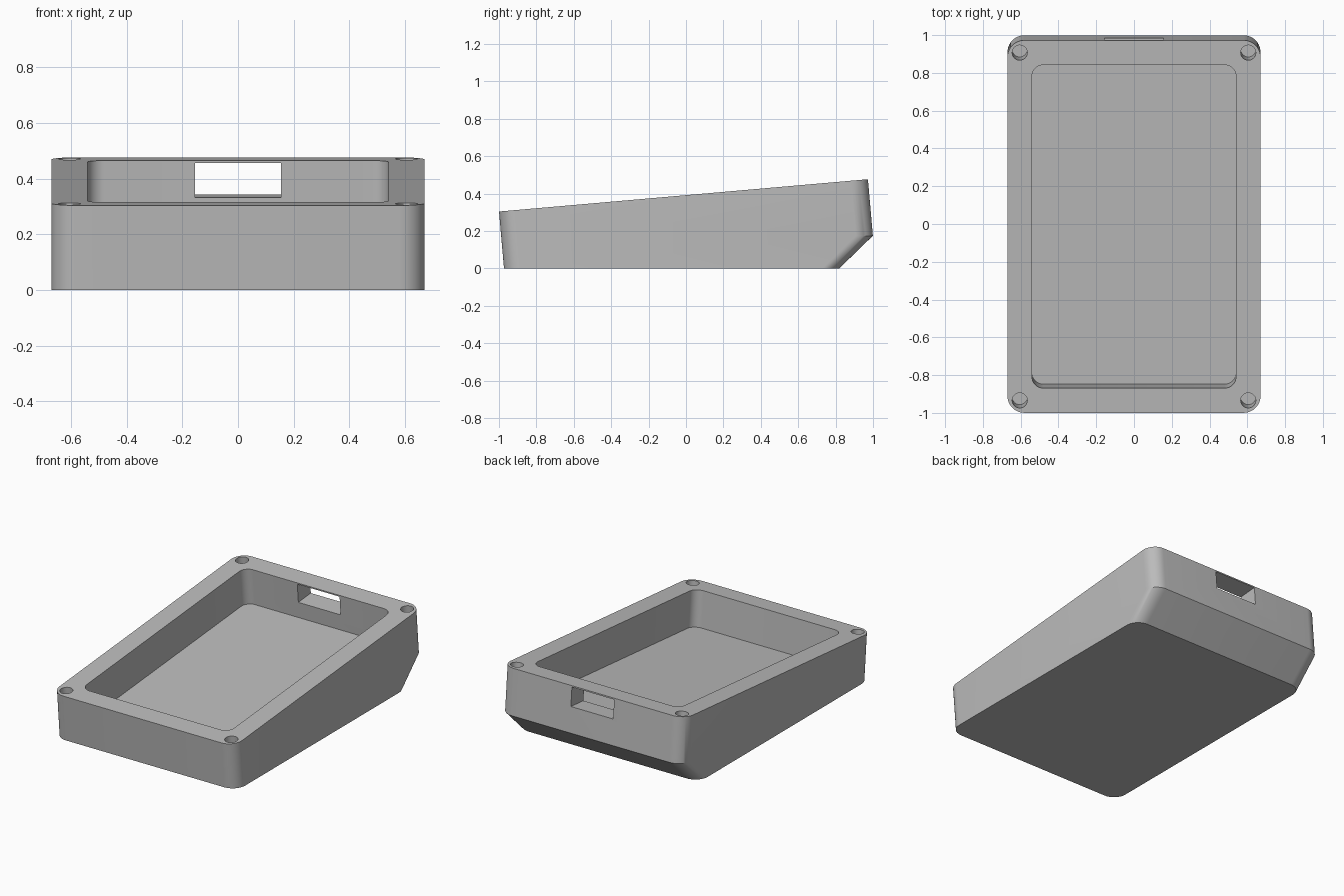
import bpy, bmesh
from math import sin, cos, tan, radians, pi
from mathutils import Matrix, Vector

if "Cube" in bpy.data.objects:
    bpy.data.objects.remove(bpy.data.objects["Cube"], do_unlink=True)

TILT = radians(5)
WIDTH, LENGTH, CORNER = 1.34, 1.98, 0.09
# Frame of the sloping rim: its origin is the middle of the top face
RIM = Matrix.Translation((0, -0.0135, 0.39)) @ Matrix.Rotation(TILT, 4, "X")

grey = bpy.data.materials.new("plain grey plastic")
grey.use_nodes = True
grey.diffuse_color = (0.5, 0.5, 0.5, 1)
grey.node_tree.nodes["Principled BSDF"].inputs["Base Color"].default_value = (0.5, 0.5, 0.5, 1)


def rounded_outline(width, length, radius, steps=10):
    """Counter-clockwise rounded rectangle, starting at the back right corner."""
    points = []
    for i, (sx, sy) in enumerate([(1, 1), (-1, 1), (-1, -1), (1, -1)]):
        for k in range(steps + 1):
            a = (i + k / steps) * pi / 2
            points.append((sx * (width / 2 - radius) + radius * cos(a),
                           sy * (length / 2 - radius) + radius * sin(a)))
    return points


def make_object(name, bm):
    bmesh.ops.recalc_face_normals(bm, faces=bm.faces)
    mesh = bpy.data.meshes.new(name)
    bm.to_mesh(mesh)
    bm.free()
    mesh.materials.append(grey)
    obj = bpy.data.objects.new(name, mesh)
    bpy.context.collection.objects.link(obj)
    return obj


def make_body():
    """Tilted shell side walls, flat base and a sloping lower back."""
    bm = bmesh.new()
    top, middle, bottom = [], [], []
    back_foot, run = 0.82, 0.18 / 0.175
    for x, y in rounded_outline(WIDTH, LENGTH, CORNER):
        t = RIM @ Vector((x, y, 0))
        foot_y = t.y + t.z * tan(TILT)
        slope_y = back_foot - (LENGTH / 2 - y)
        top.append(bm.verts.new(t))
        if y > 0:
            z = (foot_y - slope_y) / (run + tan(TILT))
            middle.append(bm.verts.new((x, foot_y - z * tan(TILT), z)))
            bottom.append(bm.verts.new((x, slope_y, 0)))
        else:
            bottom.append(bm.verts.new((x, foot_y, 0)))
            middle.append(bottom[-1])
    count = len(top)
    for i in range(count):
        j = (i + 1) % count
        if middle[i] is bottom[i] or middle[j] is bottom[j]:
            # Front wall and long sides run straight from rim to base
            loop = [top[i], middle[i], bottom[i], bottom[j], middle[j], top[j]]
            bm.faces.new(list(dict.fromkeys(loop)))
        else:
            bm.faces.new([top[i], middle[i], middle[j], top[j]])
            bm.faces.new([middle[i], bottom[i], bottom[j], middle[j]])
    bm.faces.new(top)
    bm.faces.new(bottom)
    return make_object("case_body", bm)


def prism(name, outline, low, high):
    """Straight prism in the frame of the rim."""
    bm = bmesh.new()
    face = bm.faces.new([bm.verts.new((x, y, low)) for x, y in outline])
    made = bmesh.ops.extrude_face_region(bm, geom=[face])["geom"]
    bmesh.ops.translate(bm, vec=(0, 0, high - low),
                        verts=[v for v in made if isinstance(v, bmesh.types.BMVert)])
    bm.transform(RIM)
    return make_object(name, bm)


body = make_body()

# Cavity, cable slot and four screw holes
cutters = [prism("cavity_cutter", rounded_outline(1.08, 1.717, 0.06), -0.24, 0.1)]
slot = [(sx * 0.155, y) for sx, y in [(-1, 0.8), (1, 0.8), (1, 1.1), (-1, 1.1)]]
cutters.append(prism("slot_cutter", slot, -0.134, -0.009))
for sx in (-1, 1):
    for sy in (-1, 1):
        hole = [(sx * 0.605 + 0.04 * cos(k * pi / 16),
                 sy * (LENGTH / 2 - 0.066) + 0.04 * sin(k * pi / 16)) for k in range(32)]
        cutters.append(prism("screw_hole_cutter", hole, -0.2, 0.1))

bpy.ops.object.select_all(action="DESELECT")
bpy.context.view_layer.objects.active = body
body.select_set(True)
for cutter in cutters:
    cutter.hide_render = True
    mod = body.modifiers.new("cut", "BOOLEAN")
    mod.operation = "DIFFERENCE"
    mod.solver = "EXACT"
    mod.object = cutter
    bpy.ops.object.modifier_apply(modifier=mod.name)
    bpy.data.objects.remove(cutter, do_unlink=True)

bpy.ops.object.shade_smooth_by_angle(angle=radians(30))
